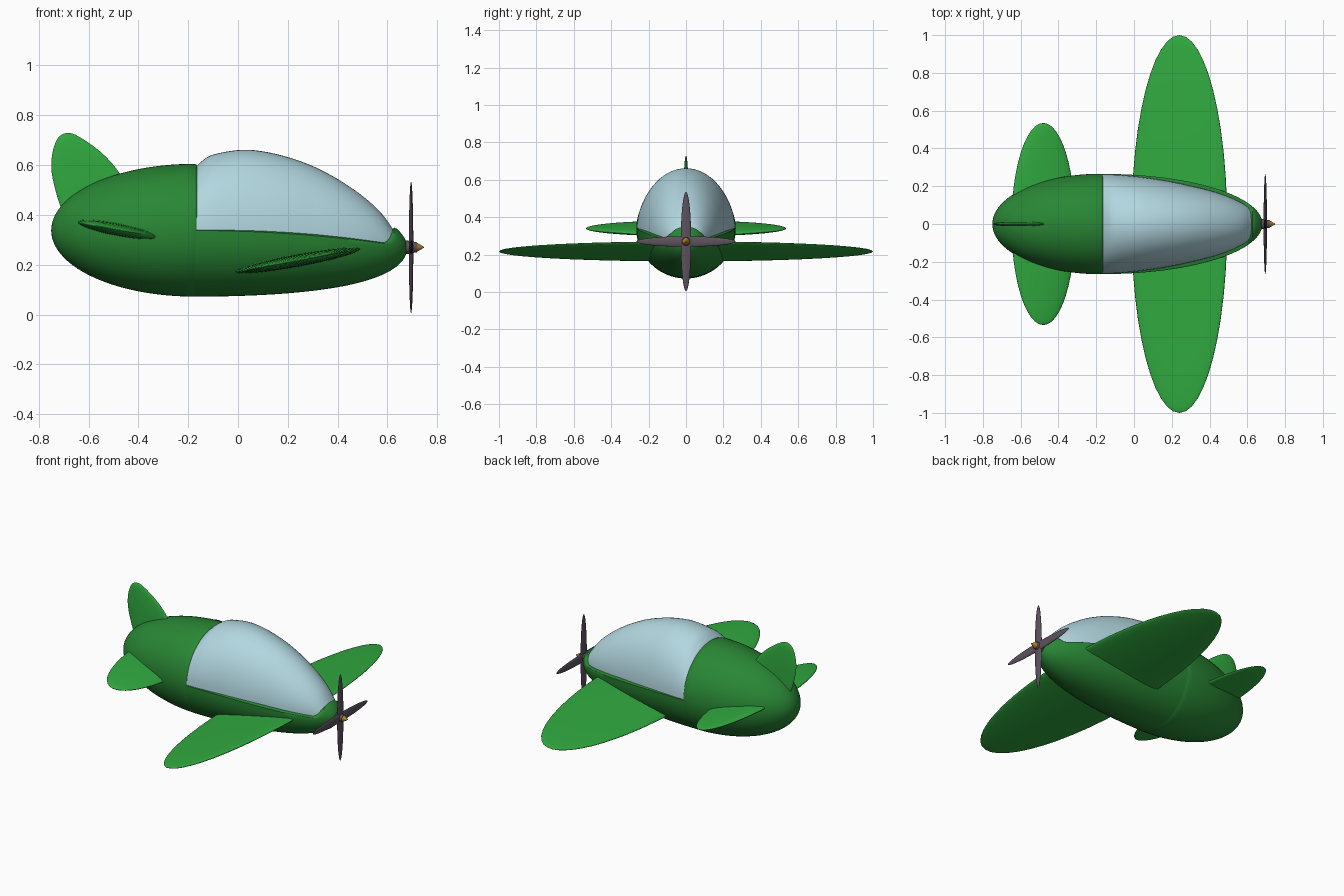
import bpy, bmesh, math
from mathutils import Matrix, Vector

if "Cube" in bpy.data.objects:
    bpy.data.objects.remove(bpy.data.objects["Cube"])


def material(name, rgb):
    m = bpy.data.materials.new(name)
    m.diffuse_color = (*rgb, 1)
    m.use_nodes = True
    m.node_tree.nodes["Principled BSDF"].inputs["Base Color"].default_value = m.diffuse_color
    return m


BODY = material("body_green", (0.022, 0.24, 0.035))
WING = material("wing_green", (0.03, 0.40, 0.05))
GLASS = material("canopy_blue", (0.45, 0.68, 0.75))
DARK = material("propeller_grey", (0.11, 0.085, 0.11))
GOLD = material("spinner_gold", (0.45, 0.22, 0.02))


def finish(name, bm, mat, angle=40):
    bmesh.ops.recalc_face_normals(bm, faces=bm.faces[:])
    me = bpy.data.meshes.new(name)
    bm.to_mesh(me)
    bm.free()
    me.materials.append(mat)
    ob = bpy.data.objects.new(name, me)
    bpy.context.collection.objects.link(ob)
    bpy.ops.object.select_all(action='DESELECT')
    ob.select_set(True)
    bpy.context.view_layer.objects.active = ob
    bpy.ops.object.shade_smooth_by_angle(angle=math.radians(angle))
    return ob


def bridge_rings(bm, rings):
    rings = [[bm.verts.new(p) for p in r] for r in rings]
    n = len(rings[0])
    for a, b in zip(rings, rings[1:]):
        for i in range(n):
            j = (i + 1) % n
            bm.faces.new((a[i], a[j], b[j], b[i]))
    bm.faces.new(rings[0])
    bm.faces.new(rings[-1])


def loft(name, stations, mat, n=64):
    """stations: (x, centre z, half width, height above centre, depth below centre)"""
    bm = bmesh.new()
    rings = []
    for x, zc, w, up, down in stations:
        ring = []
        for i in range(n):
            a = 2 * math.pi * i / n
            s = math.sin(a)
            ring.append((x, w * math.cos(a), zc + s * (up if s > 0 else down)))
        rings.append(ring)
    bridge_rings(bm, rings)
    return finish(name, bm, mat)


def ellipsoid(name, centre, radii, mat, tilt=0, segments=48):
    bm = bmesh.new()
    # poles lie along the span (y) so the tips are clean
    bmesh.ops.create_uvsphere(bm, u_segments=segments, v_segments=segments // 2, radius=1,
                              matrix=Matrix.Rotation(math.pi / 2, 4, 'X'))
    m = (Matrix.Translation(centre) @ Matrix.Rotation(math.radians(tilt), 4, 'Y')
         @ Matrix.Diagonal((*radii, 1)))
    bm.transform(m)
    return finish(name, bm, mat, 80)


def spline(pts, steps=6):
    """Catmull-Rom through a short list of tuples"""
    pts = [Vector(p) for p in pts]
    out = []
    for i in range(len(pts) - 1):
        p0, p1 = pts[max(i - 1, 0)], pts[i]
        p2, p3 = pts[i + 1], pts[min(i + 2, len(pts) - 1)]
        for k in range(steps):
            t = k / steps
            out.append(0.5 * (2 * p1 + (p2 - p0) * t + (2 * p0 - 5 * p1 + 4 * p2 - p3) * t * t
                              + (3 * p1 - p0 - 3 * p2 + p3) * t ** 3))
    return out + [pts[-1]]


def hull_at(x):
    u = (x + 0.16) / 0.84
    return 0.337 - 0.067 * u * u, 0.265 * math.sqrt(max(1 - u * u, 1e-5))


# rear body: half ellipsoid with a small rounded lip at the seam
rear = []
for i in range(29):
    a = math.radians(89.5) * (1 - i / 28)
    c = math.cos(a)
    rear.append((-0.175 - 0.575 * math.sin(a), 0.338, 0.266 * c, 0.267 * c, 0.266 * c))
rear += [(-0.168, 0.338, 0.264, 0.264, 0.263), (-0.162, 0.338, 0.258, 0.257, 0.256)]
loft("rear_body", rear, BODY)

# front hull: flat under the canopy, rounding up to a full nose
front = []
for i in range(41):
    x = -0.18 + 0.86 * math.sin(math.pi / 2 * i / 40)
    zc, r = hull_at(x)
    t = min(max((x - 0.585) / 0.05, 0), 1)
    front.append((x, zc, r, r * (0.06 + 0.76 * t * t * (3 - 2 * t)), r))
loft("front_hull", front, BODY)

# canopy: side profile top line, sitting just inside the hull edge
top_line = [(-0.17, 0.59), (-0.15, 0.612), (-0.10, 0.642), (0.01, 0.661), (0.1, 0.655),
            (0.2, 0.632), (0.3, 0.596), (0.4, 0.544), (0.5, 0.476), (0.58, 0.402), (0.64, 0.315)]
canopy = []
for x, z in spline(top_line):
    zc, r = hull_at(x)
    inset = 0.003 + 0.017 * min(max((x + 0.1) / 0.4, 0), 1)
    canopy.append((x, zc, r - inset, max(z - zc, 0.01), 0.005))
loft("canopy", canopy, GLASS)

# main wing and tailplane
ellipsoid("main_wing", (0.24, 0, 0.217), (0.258, 1.0, 0.026), WING, tilt=-10.5)
ellipsoid("tailplane", (-0.48, 0, 0.34), (0.172, 0.535, 0.027), WING, tilt=11)

# tail fin: lens section built from shrinking outlines
outline = [(p.x, p.y) for p in spline([
    (-0.70, 0.40), (-0.725, 0.47), (-0.748, 0.57), (-0.745, 0.65), (-0.722, 0.71), (-0.685, 0.729),
    (-0.64, 0.715), (-0.56, 0.66), (-0.50, 0.60), (-0.45, 0.53)], 4)]
cx, cz = -0.63, 0.56
bm = bmesh.new()
rings = []
for i in range(11):
    a = math.pi * (0.04 + 0.92 * i / 10)
    s = math.sin(a)
    rings.append([(cx + (x - cx) * s, 0.012 * math.cos(a), cz + (z - cz) * s) for x, z in outline])
bridge_rings(bm, rings)
finish("tail_fin", bm, WING, 80)

# propeller blades, hub and spinner
PX, PZ = 0.695, 0.27
ellipsoid("propeller_vertical", (PX, 0, PZ), (0.009, 0.028, 0.265), DARK, segments=32)
ellipsoid("propeller_horizontal", (PX, 0, PZ), (0.009, 0.265, 0.028), DARK, segments=32)


def cone(name, x0, x1, r0, r1, mat):
    bm = bmesh.new()
    bmesh.ops.create_cone(bm, cap_ends=True, segments=24, radius1=r0, radius2=r1, depth=x1 - x0,
                          matrix=Matrix.Translation(((x0 + x1) / 2, 0, PZ))
                          @ Matrix.Rotation(math.pi / 2, 4, 'Y'))
    return finish(name, bm, mat, 40)


cone("propeller_hub", 0.675, 0.718, 0.028, 0.02, DARK)
cone("spinner", 0.716, 0.746, 0.02, 0.002, GOLD)
